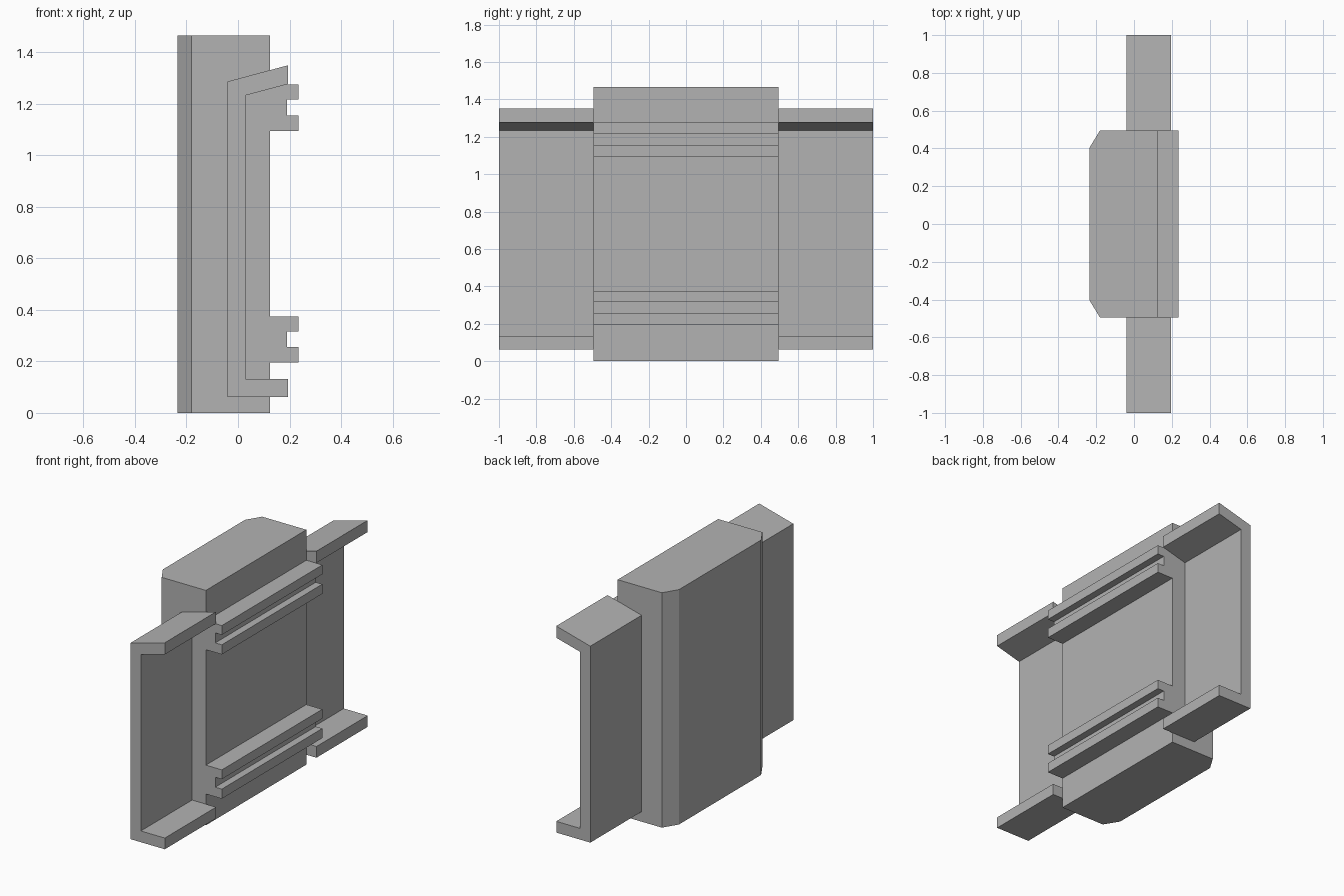
import bpy
import bmesh

cube = bpy.data.objects.get("Cube")
if cube:
    bpy.data.objects.remove(cube, do_unlink=True)

GREY = (0.45, 0.45, 0.45, 1)
grey = bpy.data.materials.new("plain grey")
grey.use_nodes = True
grey.diffuse_color = GREY
grey.node_tree.nodes["Principled BSDF"].inputs["Base Color"].default_value = GREY


def extrude(name, profile, direction):
    """Sweep a flat profile of 3D points along a direction into a solid."""
    bm = bmesh.new()
    face = bm.faces.new([bm.verts.new(p) for p in profile])
    new = bmesh.ops.extrude_face_region(bm, geom=[face])["geom"]
    moved = [g for g in new if isinstance(g, bmesh.types.BMVert)]
    bmesh.ops.translate(bm, verts=moved, vec=direction)
    bmesh.ops.recalc_face_normals(bm, faces=bm.faces)
    mesh = bpy.data.meshes.new(name)
    bm.to_mesh(mesh)
    bm.free()
    mesh.materials.append(grey)
    obj = bpy.data.objects.new(name, mesh)
    bpy.context.collection.objects.link(obj)
    return obj


HALF = 0.495      # half width of the body
FRONT = 0.125     # rail side of the body

# Body block with two chamfered upright edges
half_plan = [(FRONT, HALF), (-0.18, HALF), (-0.235, 0.405)]
plan = half_plan + [(x, -y) for x, y in reversed(half_plan)]
extrude("body", [(x, y, 0) for x, y in plan], (0, 0, 1.465))

# Slotted rails: two lips joined by a shorter web
for name, z in (("lower_rail", 0.195), ("upper_rail", 1.095)):
    back, web, lip = FRONT, 0.19, 0.235
    profile = [(back, z), (lip, z), (lip, z + 0.06), (web, z + 0.06),
               (web, z + 0.122), (lip, z + 0.122), (lip, z + 0.18), (back, z + 0.18)]
    extrude(name, [(x, -HALF, h) for x, h in profile], (0, 2 * HALF, 0))

# Channel wings with a sloping upper flange
channel = [(-0.04, 0.062), (0.195, 0.062), (0.195, 0.132), (0.03, 0.132),
           (0.03, 1.233), (0.195, 1.277), (0.195, 1.35), (-0.04, 1.287)]
for name, side in (("front_wing", -1), ("back_wing", 1)):
    extrude(name, [(x, side * HALF, h) for x, h in channel], (0, side * (1 - HALF), 0))
